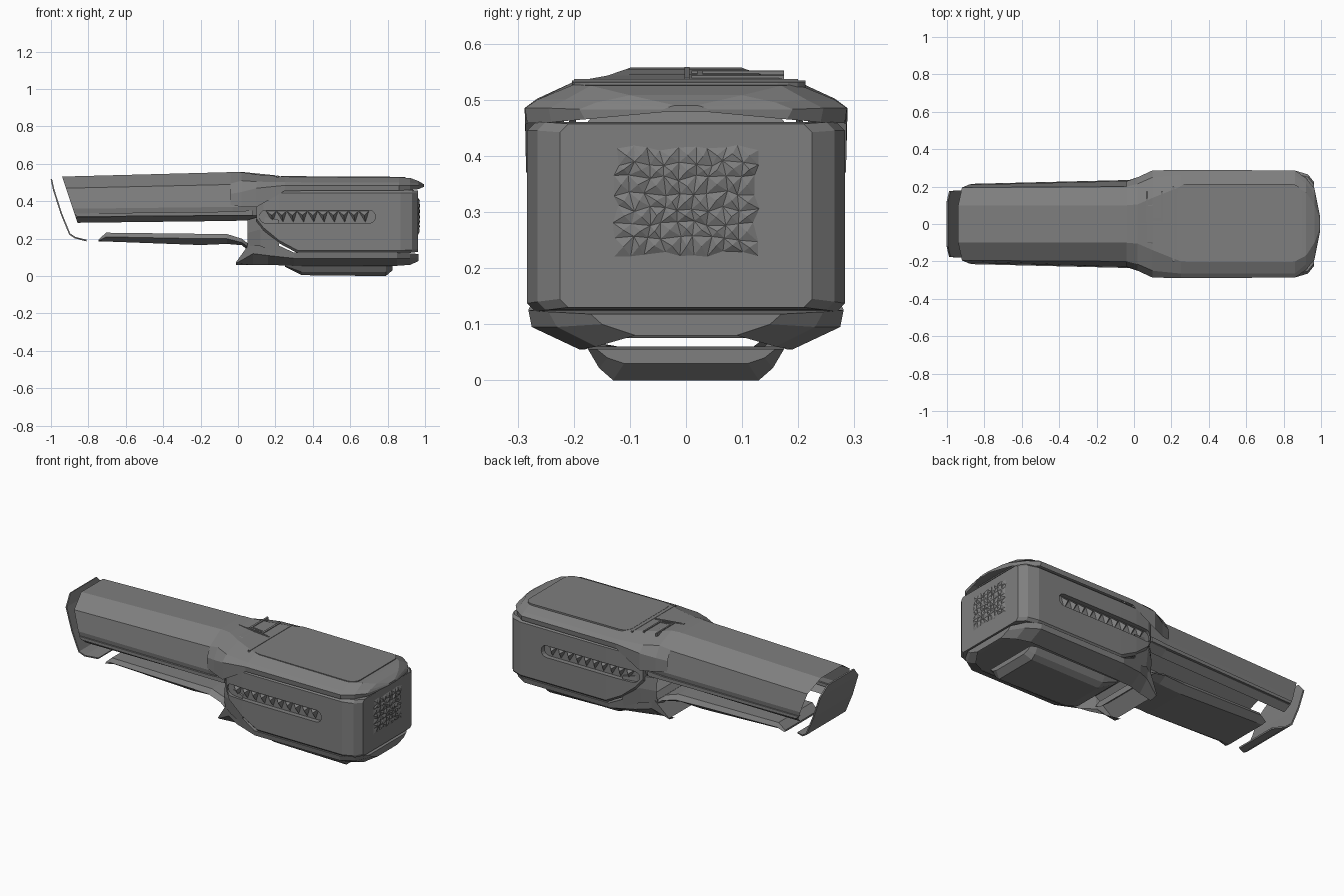
import bpy, bmesh, math, random

if "Cube" in bpy.data.objects:
    bpy.data.objects.remove(bpy.data.objects["Cube"])
random.seed(4)

grey = bpy.data.materials.new("mid grey")
grey.diffuse_color = (0.21, 0.21, 0.21, 1)
grey.use_nodes = True
grey.node_tree.nodes["Principled BSDF"].inputs["Base Color"].default_value = grey.diffuse_color


def make(name, verts, faces):
    me = bpy.data.meshes.new(name)
    me.from_pydata(verts, [], faces)
    bm = bmesh.new()
    bm.from_mesh(me)
    bmesh.ops.recalc_face_normals(bm, faces=bm.faces)
    bm.to_mesh(me)
    bm.free()
    me.materials.append(grey)
    ob = bpy.data.objects.new(name, me)
    bpy.context.collection.objects.link(ob)
    return ob


def loft(name, sections, ring=False, start=False, end=False):
    """Sections are (x, slant, half profile of (y, z)); each is mirrored in y."""
    verts, faces = [], []
    n = len(sections[0][2]) * 2
    for x, slant, half in sections:
        z0 = half[0][1]
        full = half[::-1] + [(-y, z) for y, z in half]
        verts += [(x + slant * (z0 - z), y, z) for y, z in full]
    for s in range(len(sections) - 1):
        for i in range(n if ring else n - 1):
            j = (i + 1) % n
            faces.append((s*n + i, s*n + j, s*n + n + j, s*n + n + i))
    if start:
        faces.append(tuple(range(n)))
    if end:
        faces.append(tuple(range(len(verts) - n, len(verts))))
    return make(name, verts, faces)


def prism(name, pts, place, a, b):
    """Extrude a 2D outline between a and b; place maps (u, v, depth) to xyz."""
    n = len(pts)
    verts = [place(u, v, d) for d in (a, b) for u, v in pts]
    faces = [tuple(range(n)), tuple(range(n, 2*n))]
    faces += [(i, (i+1) % n, n + (i+1) % n, n + i) for i in range(n)]
    return make(name, verts, faces)


def rounded(x0, x1, y0, y1, r, k=4):
    out = []
    for cx, cy, q in ((x1-r, y1-r, 0), (x0+r, y1-r, 1), (x0+r, y0+r, 2), (x1-r, y0+r, 3)):
        out += [(cx + r*math.cos((q + i/k)*math.pi/2), cy + r*math.sin((q + i/k)*math.pi/2))
                for i in range(k + 1)]
    return out


# Upper handle shell, open underneath and at its slanted end
loft("handle_shell", [
    (-0.94, 0.33, [(.10, .532), (.195, .47), (.21, .36), (.205, .315), (.17, .285)]),
    (-0.03, 0, [(.10, .556), (.20, .49), (.23, .37), (.22, .325), (.18, .295)]),
    (0.10, 0, [(.10, .545), (.20, .49), (.235, .37), (.225, .325), (.18, .30)])])
for s in (-1, 1):
    prism("handle_trim", [(-.875, .335), (-.02, .345), (.08, .352), (.08, .325), (-.86, .318)],
          lambda u, v, d, s=s: (u, s*(d + .022*(u + .9)/.9), v), .195, .214)

# Thin grip strip under the handle
loft("grip_strip", [
    (-.745, 0, [(.15, .196), (.16, .19), (.13, .186)]),
    (-.705, 0, [(.155, .232), (.17, .21), (.13, .185)]),
    (-.20, 0, [(.155, .226), (.17, .20), (.13, .166)]),
    (-.06, 0, [(.155, .225), (.18, .20), (.13, .172)]),
    (.02, 0, [(.16, .20), (.19, .18), (.15, .165)]),
    (.09, 0, [(.17, .145), (.20, .13), (.16, .11)])], ring=True, start=True, end=True)

# Curved plate closing the handle end
cap = [(-.998, .518, .12), (-.985, .46, .175), (-.945, .335, .18), (-.90, .225, .18),
       (-.87, .205, .17), (-.81, .19, .13)]
cv = [(x, s*w, z) for x, z, w in cap for s in (-1, 1)]
end_cap = make("end_cap", cv, [(2*i, 2*i+1, 2*i+3, 2*i+2) for i in range(len(cap) - 1)])
m = end_cap.modifiers.new("thickness", 'SOLIDIFY')
m.thickness = .008
m.offset = 0

# Main body block with side slots
def box_section(x, w, lo, hi, c=.015):
    return (x, 0, [(w - c, hi), (w, hi - c), (w, lo + c), (w - c, lo)])

body = loft("main_body", [
    box_section(.10, .255, .29, .455), box_section(.135, .275, .245, .457),
    box_section(.22, .281, .175, .46), box_section(.32, .283, .122, .46),
    box_section(.87, .283, .122, .46), box_section(.93, .265, .125, .46),
    box_section(.962, .225, .13, .457)], ring=True, start=True, end=True)
cutters = [prism("slot_cutter", rounded(.115, .735, .283, .352, .034),
                 lambda u, v, d, s=s: (u, s*d, v), .255, .32) for s in (-1, 1)]
for c in cutters:
    c.hide_render = True
    b = body.modifiers.new("slot", 'BOOLEAN')
    b.operation = 'DIFFERENCE'
    b.solver = 'EXACT'
    b.object = c
dg = bpy.context.evaluated_depsgraph_get()
cut = bpy.data.meshes.new_from_object(body.evaluated_get(dg))
body.modifiers.clear()
body.data = cut
for c in cutters:
    bpy.data.objects.remove(c)

# Zigzag ribs inside the slots
for s in (-1, 1):
    verts, faces = [], []
    for i in range(10):
        x = .15 + i * .055
        k = len(verts)
        verts += [(x, s*.256, .348), (x + .055, s*.256, .348), (x + .036, s*.256, .288),
                  (x + .03, s*.28, .325)]
        faces += [(k, k+1, k+3), (k+1, k+2, k+3), (k+2, k, k+3)]
    make("slot_ribs", verts, faces)

# Faceted grille on the body end
verts, faces, ny, nz = [], [], 9, 7
for j in range(nz + 1):
    for i in range(ny + 1):
        rim = i in (0, ny) or j in (0, nz)
        verts.append((.963 if rim else .966 + random.uniform(-.002, .004),
                      -.125 + .25*i/ny + random.uniform(-.006, .006),
                      .225 + .19*j/nz + random.uniform(-.006, .006)))
for j in range(nz):
    for i in range(ny):
        a = j*(ny + 1) + i
        q = (a, a + 1, a + ny + 2, a + ny + 1)
        mid = [sum(verts[p][c] for p in q)/4 for c in range(3)]
        verts.append((mid[0] + .006, mid[1], mid[2]))
        faces += [(q[e], q[(e+1) % 4], len(verts) - 1) for e in range(4)]
make("end_grille", verts, faces)

# Chamfered top cover flaring out from the handle
loft("top_cover", [
    (-.04, 0, [(.10, .557), (.20, .495), (.228, .44), (.23, .38)]),
    (.02, 0, [(.105, .555), (.215, .51), (.25, .45), (.25, .37)]),
    (.10, 0, [(.14, .543), (.25, .505), (.287, .47), (.285, .37)]),
    (.25, 0, [(.20, .532), (.265, .502), (.288, .485), (.285, .456)]),
    (.86, 0, [(.20, .527), (.265, .50), (.287, .485), (.283, .458)]),
    (.92, 0, [(.17, .525), (.215, .50), (.245, .485), (.24, .46)]),
    (.965, 0, [(.10, .508), (.16, .495), (.19, .483), (.18, .465)]),
    (.995, 0, [(.02, .49), (.03, .487), (.04, .483), (.04, .478)])], end=True)
prism("top_panel", rounded(.23, .895, -.203, .213, .05), lambda u, v, d: (u, v, d - .006*u), .525, .536)
prism("top_seam_bar", [(.205, -.2), (.216, -.2), (.216, .2), (.205, .2)],
      lambda u, v, d: (u, v, d), .525, .537)

# Small latch on the top of the neck
for x0, x1, y0, y1 in ((.065, .075, .01, .175), (.145, .155, .01, .175),
                       (.075, .145, .02, .03), (.01, .2, -.003, .006)):
    prism("latch_bar", [(x0, y0), (x1, y0), (x1, y1), (x0, y1)],
          lambda u, v, d: (u, v, d - .1*(u - .1)), .53, .549)

# Bottom cover with a pointed neck, and the foot plate under it
loft("bottom_cover", [
    (-.01, 0, [(.17, .075), (.165, .068), (.12, .06)]),
    (.08, 0, [(.21, .20), (.20, .12), (.14, .06)]),
    (.16, 0, [(.25, .19), (.24, .11), (.165, .06)]),
    (.30, 0, [(.281, .125), (.275, .095), (.18, .055)]),
    (.85, 0, [(.281, .125), (.275, .095), (.19, .055)]),
    (.92, 0, [(.245, .122), (.23, .095), (.16, .06)]),
    (.965, 0, [(.17, .118), (.15, .10), (.09, .08)])], end=True)
loft("neck_wall", [
    (.05, 0, [(.19, .30), (.20, .23), (.19, .16)]),
    (.12, 0, [(.25, .32), (.255, .25), (.24, .16)]),
    (.22, 0, [(.27, .30), (.275, .20), (.26, .12)])])
loft("foot_plate", [
    (.25, 0, [(.17, .06), (.165, .055), (.14, .05)]),
    (.34, 0, [(.175, .056), (.155, .022), (.12, .005)]),
    (.79, 0, [(.175, .056), (.155, .022), (.13, .0)]),
    (.825, 0, [(.16, .056), (.14, .04), (.11, .03)])], ring=True, start=True, end=True)
